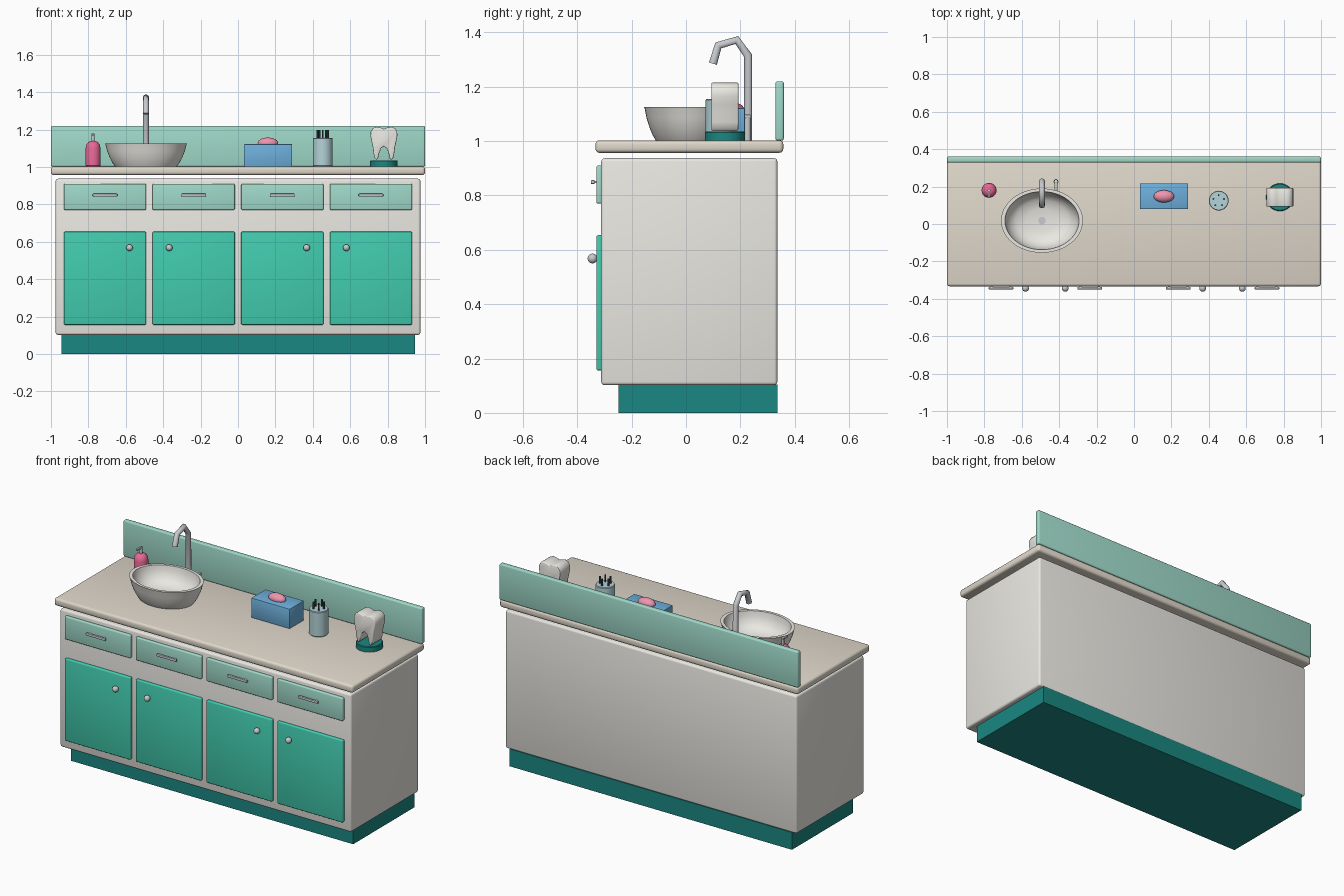
import bpy, bmesh, math
from mathutils import Vector, Matrix

if "Cube" in bpy.data.objects:
    bpy.data.objects.remove(bpy.data.objects["Cube"])


def mat(name, rgb):
    m = bpy.data.materials.new(name)
    lin = [((c / 255 + 0.055) / 1.055) ** 2.4 for c in rgb]
    m.diffuse_color = (*lin, 1)
    m.use_nodes = True
    m.node_tree.nodes["Principled BSDF"].inputs["Base Color"].default_value = m.diffuse_color
    return m


TEAL = mat("dark_teal", (26, 135, 130))
GREEN = mat("green", (66, 204, 175))
MINT = mat("mint", (160, 218, 202))
CREAM = mat("cream", (234, 232, 226))
STONE = mat("stone", (224, 216, 203))
PINK = mat("pink", (232, 105, 150))
SOAP = mat("soap_pink", (240, 150, 175))
BLUE = mat("blue", (110, 176, 220))
PALE = mat("pale_blue", (180, 212, 216))
DARK = mat("dark_grey", (70, 80, 88))
METAL = mat("metal", (200, 203, 207))


def finish(bm, name, material=None, angle=35):
    bmesh.ops.recalc_face_normals(bm, faces=bm.faces)
    me = bpy.data.meshes.new(name)
    bm.to_mesh(me)
    bm.free()
    me.shade_smooth()
    me.set_sharp_from_angle(angle=math.radians(angle))
    if material:
        me.materials.append(material)
    ob = bpy.data.objects.new(name, me)
    bpy.context.collection.objects.link(ob)
    return ob


def box(name, x0, x1, y0, y1, z0, z1, material=None, bevel=0.0, seg=3):
    bm = bmesh.new()
    m = Matrix.Translation(((x0 + x1) / 2, (y0 + y1) / 2, (z0 + z1) / 2)) \
        @ Matrix.Diagonal((x1 - x0, y1 - y0, z1 - z0, 1))
    bmesh.ops.create_cube(bm, size=1, matrix=m)
    if bevel:
        bmesh.ops.bevel(bm, geom=bm.edges[:], offset=bevel, segments=seg,
                        profile=0.5, affect='EDGES')
    return finish(bm, name, material)


def lathe(name, profile, x, y, material=None, steps=32, sy=1.0):
    """Revolve (radius, z) points about the vertical line at x, y."""
    bm = bmesh.new()
    vs = [bm.verts.new((r, 0, z)) for r, z in profile]
    es = [bm.edges.new(p) for p in zip(vs, vs[1:])]
    bmesh.ops.spin(bm, geom=vs + es, cent=(0, 0, 0), axis=(0, 0, 1),
                   angle=2 * math.pi, steps=steps)
    bmesh.ops.remove_doubles(bm, verts=bm.verts[:], dist=1e-5)
    bmesh.ops.transform(bm, verts=bm.verts[:],
                        matrix=Matrix.Translation((x, y, 0)) @ Matrix.Diagonal((1, sy, 1, 1)))
    return finish(bm, name, material)


def ball(name, loc, radii, material=None):
    bm = bmesh.new()
    bmesh.ops.create_uvsphere(bm, u_segments=24, v_segments=12, radius=1,
                              matrix=Matrix.Translation(loc) @ Matrix.Diagonal((*radii, 1)))
    return finish(bm, name, material)


def tube(name, pts, r, material=None):
    """Round pipe through a polyline."""
    cu = bpy.data.curves.new(name, 'CURVE')
    cu.dimensions = '3D'
    cu.bevel_depth = r
    cu.bevel_resolution = 3
    cu.use_fill_caps = True
    sp = cu.splines.new('POLY')
    sp.points.add(len(pts) - 1)
    for p, c in zip(sp.points, pts):
        p.co = (*c, 1)
    if material:
        cu.materials.append(material)
    ob = bpy.data.objects.new(name, cu)
    bpy.context.collection.objects.link(ob)
    return ob


# cabinet carcass
box("plinth", -0.945, 0.945, -0.248, 0.336, 0, 0.105, TEAL)
box("cabinet_body", -0.975, 0.975, -0.312, 0.336, 0.102, 0.937, CREAM, 0.012)
box("countertop", -1, 1, -0.333, 0.358, 0.957, 1.003, STONE, 0.014)
box("backsplash", -1, 1, 0.329, 0.36, 1.002, 1.22, MINT, 0.008)

# doors, drawers and their hardware
for i, (cx, kx) in enumerate([(-0.711, -0.58), (-0.237, -0.368),
                              (0.237, 0.367), (0.711, 0.579)]):
    box(f"door_{i}", cx - 0.22, cx + 0.22, -0.33, -0.308, 0.156, 0.654, GREEN, 0.007)
    box(f"drawer_{i}", cx - 0.22, cx + 0.22, -0.33, -0.308, 0.77, 0.91, MINT, 0.007)
    ball(f"knob_{i}", (kx, -0.344, 0.568), (0.018, 0.018, 0.018), METAL)
    box(f"handle_{i}", cx - 0.066, cx + 0.066, -0.35, -0.336, 0.842, 0.857, METAL, 0.004, 2)
    for s in (-1, 1):
        hx = cx + s * 0.05
        box(f"handle_post_{i}", hx - 0.005, hx + 0.005, -0.34, -0.326, 0.845, 0.854, METAL)

# vessel sink and drain
lathe("sink_bowl", [(0, 1.003), (0.165, 1.003), (0.178, 1.02), (0.194, 1.05), (0.208, 1.085),
                    (0.216, 1.118), (0.219, 1.125), (0.198, 1.125), (0.192, 1.095),
                    (0.172, 1.058), (0.14, 1.034), (0.08, 1.022), (0, 1.02)],
      -0.492, 0.018, CREAM, 48, 0.785)
lathe("drain", [(0, 1.015), (0.02, 1.015), (0.02, 1.025), (0, 1.025)], -0.492, 0.018, METAL, 20)

# faucet and lever
fx = -0.492
tube("faucet", [(fx, 0.228, 1.0), (fx, 0.228, 1.315), (fx, 0.187, 1.372),
                (fx, 0.119, 1.352), (fx, 0.099, 1.285)], 0.016, METAL)
lathe("lever_post", [(0, 1.0), (0.013, 1.0), (0.013, 1.085), (0, 1.085)], -0.417, 0.226, METAL, 16)
box("lever", -0.425, -0.409, 0.172, 0.24, 1.083, 1.097, METAL, 0.004, 2)

# soap dispenser
lathe("soap_bottle", [(0, 1.003), (0.036, 1.003), (0.04, 1.008), (0.04, 1.1), (0.036, 1.12),
                      (0.025, 1.133), (0.013, 1.138), (0, 1.138)], -0.775, 0.18, PINK, 24)
lathe("pump_stem", [(0, 1.13), (0.008, 1.13), (0.008, 1.178), (0, 1.178)], -0.775, 0.18, METAL, 12)
box("pump_nozzle", -0.781, -0.769, 0.138, 0.188, 1.168, 1.18, METAL, 0.003, 2)

# box with a soap bar on top
box("blue_box", 0.032, 0.29, 0.08, 0.217, 1.002, 1.122, BLUE, 0.004, 2)
ball("soap_bar", (0.16, 0.148, 1.128), (0.055, 0.033, 0.029), SOAP)

# tumbler with small tools
lathe("tumbler", [(0, 1.003), (0.05, 1.003), (0.053, 1.007), (0.053, 1.151), (0.05, 1.155),
                  (0, 1.155)], 0.453, 0.125, PALE, 32)
for i in range(5):
    a = math.radians(18 + 72 * i)
    tx, ty = 0.453 + 0.03 * math.cos(a), 0.125 + 0.03 * math.sin(a)
    lathe(f"tool_{i}", [(0, 1.14), (0.005, 1.14), (0.005, 1.197), (0, 1.197)], tx, ty, DARK, 10)

# tooth model on a round stand
lathe("tooth_stand", [(0, 1.002), (0.074, 1.002), (0.074, 1.031), (0.07, 1.035), (0, 1.035)],
      0.78, 0.143, TEAL, 32)
half = [(0, 1.203), (0.018, 1.211), (0.04, 1.215), (0.06, 1.207), (0.071, 1.188), (0.072, 1.165),
        (0.066, 1.135), (0.059, 1.105), (0.055, 1.07), (0.05, 1.048), (0.04, 1.038),
        (0.031, 1.046), (0.025, 1.075), (0.015, 1.1), (0, 1.11)]
outline = half + [(-x, z) for x, z in half[-2:0:-1]]
bm = bmesh.new()
face = bm.faces.new([bm.verts.new((0.78 + x, 0.093, z)) for x, z in outline])
new = bmesh.ops.extrude_face_region(bm, geom=[face])["geom"]
bmesh.ops.translate(bm, vec=Vector((0, 0.1, 0)),
                    verts=[g for g in new if isinstance(g, bmesh.types.BMVert)])
rims = [e for e in bm.edges if abs(e.verts[0].co.y - e.verts[1].co.y) < 1e-6]
bmesh.ops.bevel(bm, geom=rims, offset=0.005, segments=2, profile=0.5, affect='EDGES')
finish(bm, "tooth", CREAM, 45)
